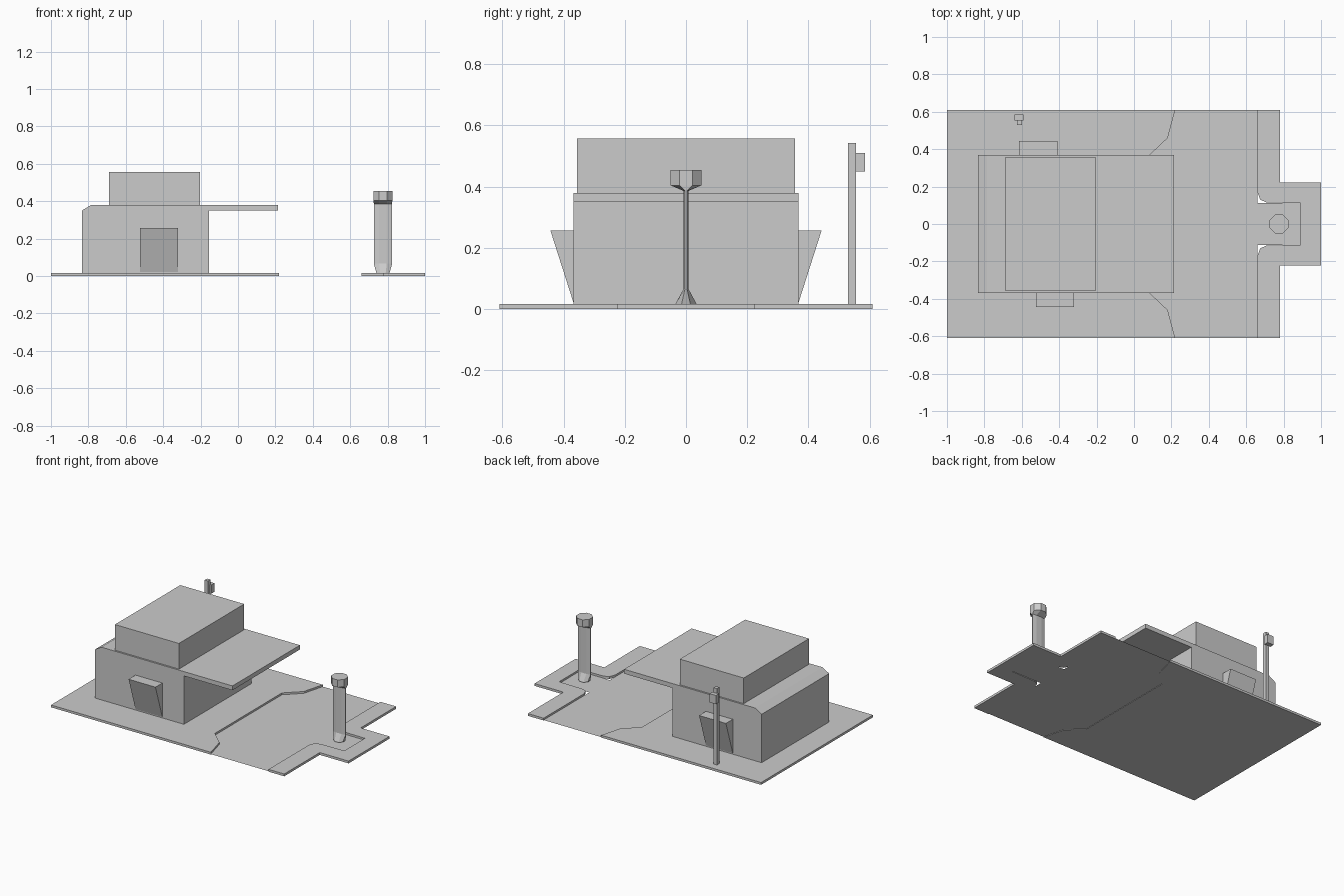
import bpy, math

if "Cube" in bpy.data.objects:
    bpy.data.objects.remove(bpy.data.objects["Cube"], do_unlink=True)

grey = bpy.data.materials.new("plain grey")
grey.use_nodes = True
COLOUR = (0.6, 0.6, 0.6, 1)
grey.diffuse_color = COLOUR
grey.node_tree.nodes["Principled BSDF"].inputs["Base Color"].default_value = COLOUR


def make(name, verts, faces):
    mesh = bpy.data.meshes.new(name)
    mesh.from_pydata(verts, [], faces)
    mesh.materials.append(grey)
    obj = bpy.data.objects.new(name, mesh)
    bpy.context.collection.objects.link(obj)
    return obj


def loft(name, rings):
    """Skin equal rings, listed bottom to top and counter-clockwise, with end caps."""
    n = len(rings[0])
    verts = [p for ring in rings for p in ring]
    faces = [tuple(range(n))[::-1], tuple(range(len(verts) - n, len(verts)))]
    for r in range(len(rings) - 1):
        for i in range(n):
            a, b = r * n + i, r * n + (i + 1) % n
            faces.append((a, b, b + n, a + n))
    return make(name, verts, faces)


def slab(name, outline, z0, z1):
    return loft(name, [[(x, y, z) for x, y in outline] for z in (z0, z1)])


def box(name, x0, x1, y0, y1, z0, z1):
    return slab(name, [(x0, y0), (x1, y0), (x1, y1), (x0, y1)], z0, z1)


def mirrored(half):
    """Complete an outline, given for y < 0, with its reflection."""
    return half + [(x, -y) for x, y in reversed(half)]


TOP = 0.016

# Ground: station platform, sunken road and far kerb
slab("platform", mirrored([(-1, -.61), (.22, -.61), (.18, -.46), (.08, -.365)]), 0, TOP)
slab("kerb", mirrored([(.89, -.112), (.71, -.115), (.675, -.13), (.66, -.17),
                       (.66, -.61), (.78, -.61), (.78, -.223), (1, -.223)])[:16], 0, TOP)
make("road", [(x, y, .003) for x, y in mirrored(
    [(.08, -.365), (.18, -.46), (.22, -.61), (.66, -.61), (.66, -.112), (.89, -.112)])],
    [tuple(range(12))])

# Building with a chamfered roof edge and a cantilevered canopy
profile = [(-.835, TOP), (-.155, TOP), (-.155, .35), (.215, .35),
           (.215, .38), (-.785, .38), (-.835, .35)]
loft("building", [[(x, y, z) for x, z in profile] for y in (.368, -.368)])
box("upper_floor", -.69, -.202, -.356, .356, .38, .557)

# Wedge porches leaning out of both long walls
for name, x0, x1, side in (("front_porch", -.525, -.32, -1), ("back_porch", -.615, -.41, 1)):
    wall, lip = side * .366, side * .443
    tri = [(wall, TOP), (lip, .257), (wall, .257)]
    ends = (x0, x1) if side > 0 else (x1, x0)
    loft(name, [[(x, y, z) for y, z in tri] for x in ends])

# Utility pole with a box
box("pole", -.625, -.6, .53, .556, TOP, .543)
box("pole_box", -.638, -.59, .553, .585, .45, .51)


# Sign tower: round foot, flat post, round head
def ring(rx, ry, z):
    k = 1 / math.cos(math.pi / 8)
    return [(.775 + rx * k * math.cos((i + .5) * math.pi / 4),
             ry * k * math.sin((i + .5) * math.pi / 4), z) for i in range(8)]


loft("sign_tower", [ring(.035, .035, TOP), ring(.049, .008, .066), ring(.049, .008, .386),
                    ring(.05, .05, .404), ring(.05, .05, .455)])
